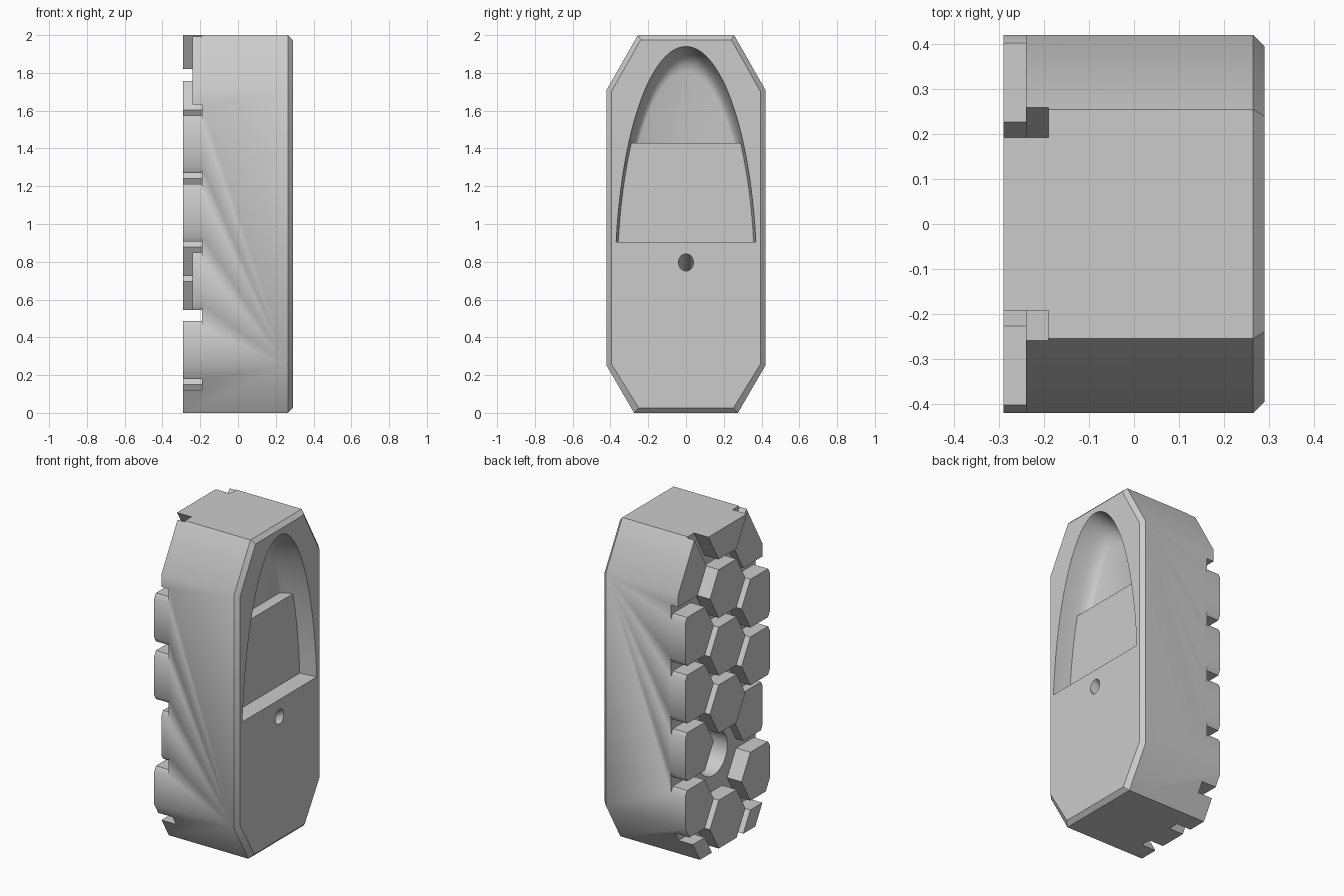
import bpy, bmesh, math
from mathutils import Matrix

cube = bpy.data.objects.get("Cube")
if cube:
    bpy.data.objects.remove(cube, do_unlink=True)

grey = bpy.data.materials.new("plain grey")
grey.use_nodes = True
GREY = (0.6, 0.6, 0.6, 1)
grey.diffuse_color = GREY
grey.node_tree.nodes["Principled BSDF"].inputs["Base Color"].default_value = GREY


def finish(bm, name):
    bmesh.ops.recalc_face_normals(bm, faces=bm.faces)
    mesh = bpy.data.meshes.new(name)
    bm.to_mesh(mesh)
    bm.free()
    mesh.materials.append(grey)
    obj = bpy.data.objects.new(name, mesh)
    bpy.context.collection.objects.link(obj)
    return obj


def loft(bm, rings):
    """Closed skin through rings of (x, [(y, z), ...])."""
    loops = [[bm.verts.new((x, y, z)) for y, z in pts] for x, pts in rings]
    n = len(loops[0])
    for a, b in zip(loops, loops[1:]):
        for i in range(n):
            j = (i + 1) % n
            bm.faces.new((a[i], a[j], b[j], b[i]))
    bm.faces.new(loops[0])
    bm.faces.new(loops[-1])


def solid(name, rings):
    bm = bmesh.new()
    loft(bm, rings)
    return finish(bm, name)


def mirrored(half):
    return half + [(-y, z) for y, z in reversed(half)]


def rect(y, z0, z1):
    return [(y, z0), (y, z1), (-y, z1), (-y, z0)]


def subtract(target, cutter):
    mod = target.modifiers.new("cut", "BOOLEAN")
    mod.operation = "DIFFERENCE"
    mod.solver = "EXACT"
    mod.object = cutter
    bpy.context.view_layer.objects.active = target
    bpy.ops.object.modifier_apply(modifier=mod.name)
    bpy.data.objects.remove(cutter, do_unlink=True)


# Eight-sided body with a chamfered rim
outer = mirrored([(0.275, 0), (0.42, 0.25), (0.42, 1.71), (0.255, 2)])
inner = mirrored([(0.25, 0.025), (0.395, 0.26), (0.395, 1.70), (0.24, 1.975)])
body = solid("treaded_body", [(-0.29, outer), (0.265, outer), (0.29, inner)])

# Hexagonal tread: the grooves are a slab with the blocks taken out of it
PITCH, R = 0.363, 0.176
COL = PITCH * math.sqrt(3) / 2
FLAT, SLOPE = R / 2, 1 / math.sqrt(3)
TALL, SHORT = -0.36, -0.24
blocks = bmesh.new()


def block(top, pts):
    loft(blocks, [(top, pts), (-0.15, pts)])


def hexagon(y, z):
    return [(y + R * math.cos(k * math.pi / 3), z + R * math.sin(k * math.pi / 3)) for k in range(6)]


for row in range(5):
    z = -0.03 + row * PITCH
    for side in (-1, 1):
        block(SHORT if (side, row) == (-1, 2) else TALL, hexagon(side * COL, z))
    if row != 1:
        block(TALL, hexagon(0, z + PITCH / 2))

# Top cells run on past the upper edge
high = 2.2
low = 1.82
flare = FLAT + (high - low) * SLOPE
block(TALL, [(-FLAT, low), (FLAT, low), (flare, high), (-flare, high)])
mid = -0.03 + 5 * PITCH
tip = COL - R
for side in (-1, 1):
    corner = [(tip, mid), (COL - FLAT, mid - R * math.sqrt(3) / 2), (0.6, mid - R * math.sqrt(3) / 2),
              (0.6, high), (tip + (high - mid) * SLOPE, high)]
    block(SHORT, [(side * y, z) for y, z in corner])

slab = rect(0.55, -0.1, 2.1)
grooves = solid("grooves", [(-0.32, slab), (-0.19, slab)])
subtract(grooves, finish(blocks, "tread_blocks"))
subtract(body, grooves)

# Arched recess with soft walls and a shallower lower half
BASE, CENTRE = 0.905, 0.7


def arch(scale, n=48):
    a, b = 0.375 * scale, 1.24 * scale
    t0 = math.asin((BASE - CENTRE) / b)
    angles = [t0 + (math.pi - 2 * t0) * i / n for i in range(n + 1)]
    return [(a * math.cos(t), CENTRE + b * math.sin(t)) for t in angles]


walls = [(0.32, 1), (0.29, 1), (0.25, 0.992), (0.21, 0.98), (0.17, 0.965),
         (0.14, 0.945), (0.12, 0.92), (0.11, 0.89)]
recess = solid("recess", [(x, arch(s)) for x, s in walls])
step = rect(0.6, 0.5, 1.43)
subtract(recess, solid("step", [(0, step), (0.18, step)]))
subtract(body, recess)


def bore(radius, start, end, sides):
    """Round cutter between two (x, z) points on the centre plane."""
    dx, dz = end[0] - start[0], end[1] - start[1]
    bm = bmesh.new()
    place = Matrix.Translation(((start[0] + end[0]) / 2, 0, (start[1] + end[1]) / 2))
    turn = Matrix.Rotation(math.atan2(dx, dz), 4, "Y")
    bmesh.ops.create_cone(bm, cap_ends=True, segments=sides, radius1=radius, radius2=radius,
                          depth=math.hypot(dx, dz), matrix=place @ turn)
    return finish(bm, "bore")


# Round pocket in the tread and the sloping hole that leads to it
subtract(body, bore(0.14, (-0.25, 0.54), (0.0, 0.54), 48))
subtract(body, bore(0.04, (0.35, 0.83), (-0.05, 0.61), 32))

bpy.ops.object.select_all(action="DESELECT")
body.select_set(True)
bpy.context.view_layer.objects.active = body
bpy.ops.object.shade_smooth_by_angle(angle=math.radians(35))
